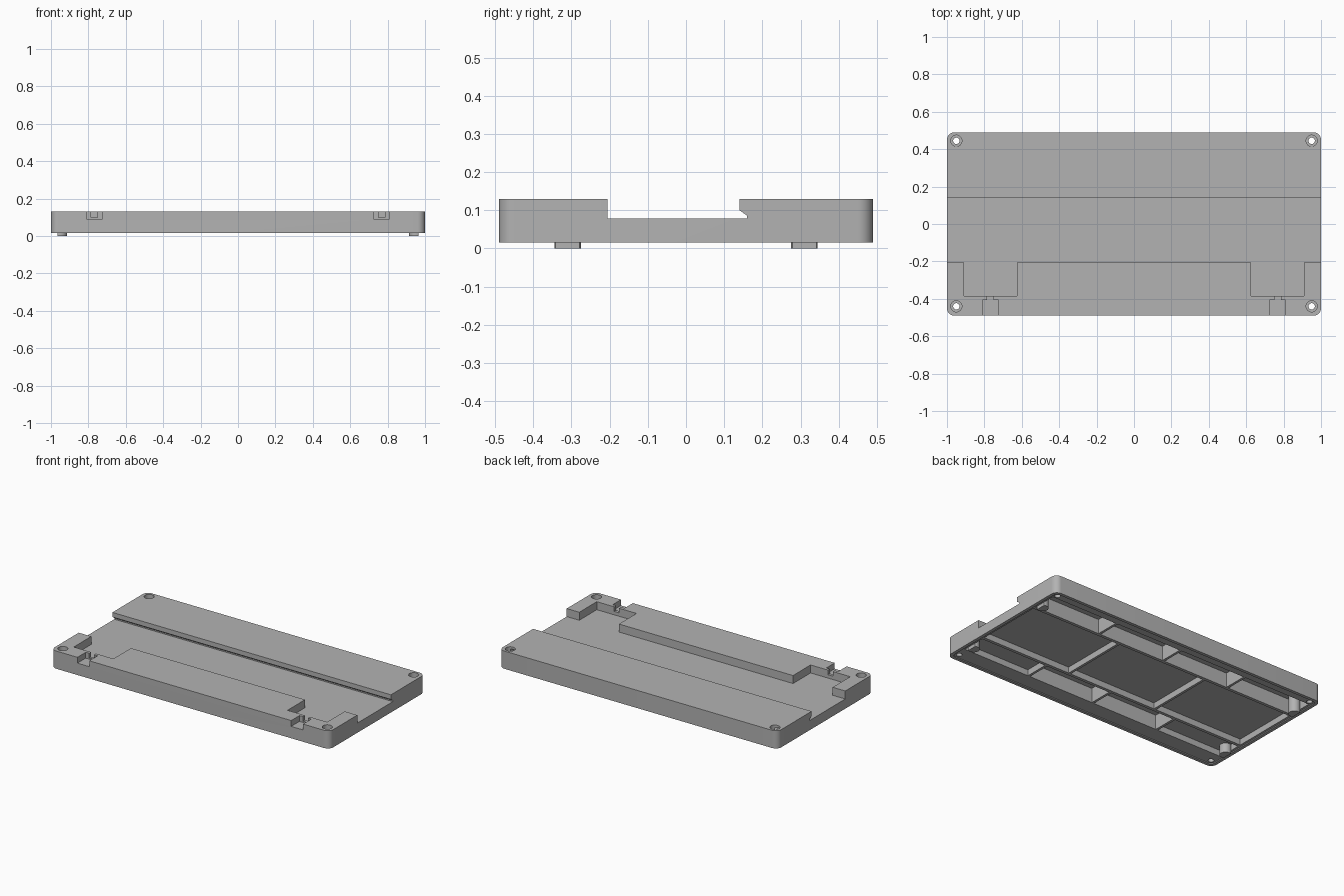
import bpy, bmesh, math
from mathutils import Vector

old = bpy.data.objects.get("Cube")
if old:
    bpy.data.objects.remove(old, do_unlink=True)

grey = bpy.data.materials.new("plain grey")
grey.use_nodes = True
colour = (0.45, 0.45, 0.45, 1)
grey.diffuse_color = colour
grey.node_tree.nodes["Principled BSDF"].inputs["Base Color"].default_value = colour


def prism(name, points, offset):
    """Extrude a closed 3D outline along an offset vector."""
    bm = bmesh.new()
    face = bm.faces.new([bm.verts.new(p) for p in points])
    ext = bmesh.ops.extrude_face_region(bm, geom=[face])["geom"]
    moved = [v for v in ext if isinstance(v, bmesh.types.BMVert)]
    bmesh.ops.translate(bm, verts=moved, vec=Vector(offset))
    bmesh.ops.recalc_face_normals(bm, faces=bm.faces)
    mesh = bpy.data.meshes.new(name)
    bm.to_mesh(mesh)
    bm.free()
    mesh.materials.append(grey)
    obj = bpy.data.objects.new(name, mesh)
    bpy.context.collection.objects.link(obj)
    return obj


def box(name, x0, x1, y0, y1, z0, z1):
    pts = [(x0, y0, z0), (x1, y0, z0), (x1, y1, z0), (x0, y1, z0)]
    return prism(name, pts, (0, 0, z1 - z0))


def cylinder(name, x, y, r, z0, z1, n=32):
    turn = [2 * math.pi * i / n for i in range(n)]
    pts = [(x + r * math.cos(a), y + r * math.sin(a), z0) for a in turn]
    return prism(name, pts, (0, 0, z1 - z0))


def rounded_slab(name, hx, hy, r, z0, z1, steps=8):
    pts = []
    for k, (sx, sy) in enumerate([(1, 1), (-1, 1), (-1, -1), (1, -1)]):
        for i in range(steps + 1):
            a = math.pi / 2 * (k + i / steps)
            pts.append((sx * (hx - r) + r * math.cos(a),
                        sy * (hy - r) + r * math.sin(a), z0))
    return prism(name, pts, (0, 0, z1 - z0))


def combine(target, other, operation="DIFFERENCE"):
    mod = target.modifiers.new("shape", "BOOLEAN")
    mod.operation, mod.solver, mod.object = operation, "EXACT", other
    bpy.context.view_layer.objects.active = target
    bpy.ops.object.modifier_apply(modifier=mod.name)
    bpy.data.objects.remove(other, do_unlink=True)


BOTTOM, FLOOR, TOP = 0.015, 0.078, 0.13
body = rounded_slab("base_plate", 1, 0.49, 0.04, BOTTOM, TOP)

# Long channel with an undercut along its back edge
profile = [(-0.205, FLOOR), (0.16, FLOOR), (0.16, 0.086), (0.14, 0.1),
           (0.14, 0.2), (-0.205, 0.2)]
combine(body, prism("channel", [(-1.1, y, z) for y, z in profile], (2.2, 0, 0)))

# Front notches, connector slots and their narrow necks
for s in (-1, 1):
    for name, a, b, y0, y1, z in (("notch", 0.625, 0.91, -0.385, -0.15, FLOOR),
                                  ("slot", 0.725, 0.81, -0.6, -0.405, 0.092),
                                  ("neck", 0.75, 0.785, -0.42, -0.37, 0.1)):
        x0, x1 = sorted((s * a, s * b))
        combine(body, box(name, x0, x1, y0, y1, z, 0.2))

# Counterbored screw holes in the corners
for x in (-0.95, 0.95):
    for y in (-0.44, 0.445):
        combine(body, cylinder("hole", x, y, 0.017, -0.1, 0.3))
        combine(body, cylinder("counterbore", x, y, 0.03, 0.1, 0.3))

# Shallow lip and hollow cells underneath, with ribs left between them
combine(body, rounded_slab("lip", 0.98, 0.47, 0.03, -0.1, BOTTOM + 0.006))
EDGE, RIB = 0.965, 0.008
DEEP, SHALLOW = 0.115, 0.06
rows = ((0.265, 0.42, [DEEP] * 4),
        (-0.195, 0.245, [SHALLOW] * 3),
        (-0.37, -0.215, [SHALLOW, DEEP, DEEP, SHALLOW]))
for y0, y1, ceilings in rows:
    width = 2 * EDGE / len(ceilings)
    for i, z in enumerate(ceilings):
        x0 = -EDGE + i * width
        x1 = x0 + width
        combine(body, box("cell", x0 + RIB * (i > 0),
                          x1 - RIB * (i < len(ceilings) - 1), y0, y1, -0.1, z))

# Round feet, trimmed flat against the end walls
for x, side in ((-0.95, "right"), (0.95, "left")):
    for y, end, top in ((-0.31, "front", 0.062), (0.31, "back", 0.117)):
        foot = cylinder(f"{end}_{side}_foot", x, y, 0.035, 0, top)
        combine(foot, box("trim", -EDGE, EDGE, -1, 1, -1, 1), "INTERSECT")

# Smooth rounded corners while keeping crisp edges
bpy.ops.object.select_all(action="DESELECT")
for obj in bpy.context.collection.objects:
    if obj.type == "MESH" and grey.name in obj.data.materials:
        obj.select_set(True)
bpy.context.view_layer.objects.active = body
bpy.ops.object.shade_smooth_by_angle(angle=math.radians(30))
